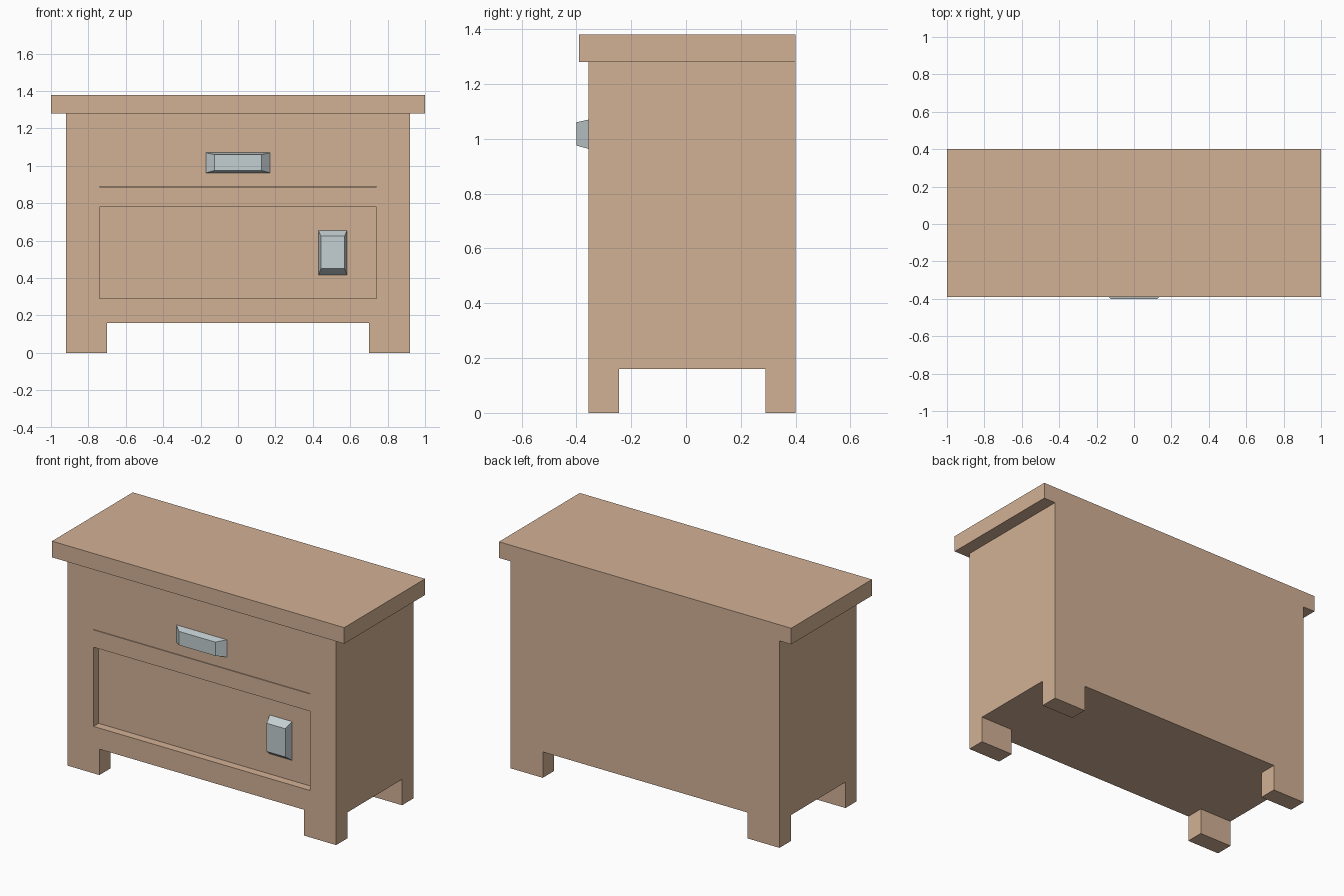
import bpy

if "Cube" in bpy.data.objects:
    bpy.data.objects.remove(bpy.data.objects["Cube"])


def material(name, color):
    m = bpy.data.materials.new(name)
    m.diffuse_color = color
    m.use_nodes = True
    m.node_tree.nodes["Principled BSDF"].inputs["Base Color"].default_value = m.diffuse_color
    return m


wood = material("wood", (0.65, 0.44, 0.30, 1))
metal = material("metal", (0.55, 0.62, 0.64, 1))


def mesh_object(name, verts, faces, mat=None):
    me = bpy.data.meshes.new(name)
    me.from_pydata(verts, [], faces)
    ob = bpy.data.objects.new(name, me)
    bpy.context.collection.objects.link(ob)
    if mat:
        me.materials.append(mat)
    return ob


def frustum(name, back, front, y_back, y_front, mat=None):
    """Block between two rectangles (x0, x1, z0, z1) at two depths."""
    verts = []
    for (x0, x1, z0, z1), y in ((front, y_front), (back, y_back)):
        verts += [(x0, y, z0), (x1, y, z0), (x1, y, z1), (x0, y, z1)]
    faces = [(0, 1, 2, 3), (7, 6, 5, 4)]
    faces += [(i, i + 4, (i + 1) % 4 + 4, (i + 1) % 4) for i in range(4)]
    return mesh_object(name, verts, faces, mat)


def box(name, x, y, z, mat=None):
    rect = (*x, *z)
    return frustum(name, rect, rect, y[1], y[0], mat)


FRONT, BACK, RECESS = -0.355, 0.40, -0.305

# Cabinet body with its four corner legs
body = box("cabinet_body", (-0.92, 0.92), (FRONT, BACK), (0, 1.28), wood)

# Cutters: leg openings both ways, door recess, thin drawer gap
cutters = [
    box("leg_gap_cutter_front", (-0.70, 0.70), (-0.6, 0.6), (-0.1, 0.16)),
    box("leg_gap_cutter_side", (-1.1, 1.1), (-0.245, 0.29), (-0.1, 0.16)),
    box("door_recess_cutter", (-0.74, 0.74), (-0.5, RECESS), (0.29, 0.78)),
    box("drawer_gap_cutter", (-0.74, 0.74), (-0.5, RECESS), (0.887, 0.890)),
]
for c in cutters:
    mod = body.modifiers.new(c.name, "BOOLEAN")
    mod.operation = "DIFFERENCE"
    mod.solver = "EXACT"
    mod.object = c
    c.hide_render = True
    c.hide_set(True)

# Overhanging top board, flush at the back
box("top_board", (-1, 1), (-0.39, BACK), (1.28, 1.38), wood)

# Tapered drawer and door handles
frustum("drawer_handle", (-0.172, 0.172, 0.963, 1.07),
        (-0.125, 0.125, 0.975, 1.06), FRONT, -0.40, metal)
frustum("door_handle", (0.43, 0.583, 0.415, 0.655),
        (0.443, 0.57, 0.45, 0.625), RECESS, -0.352, metal)
